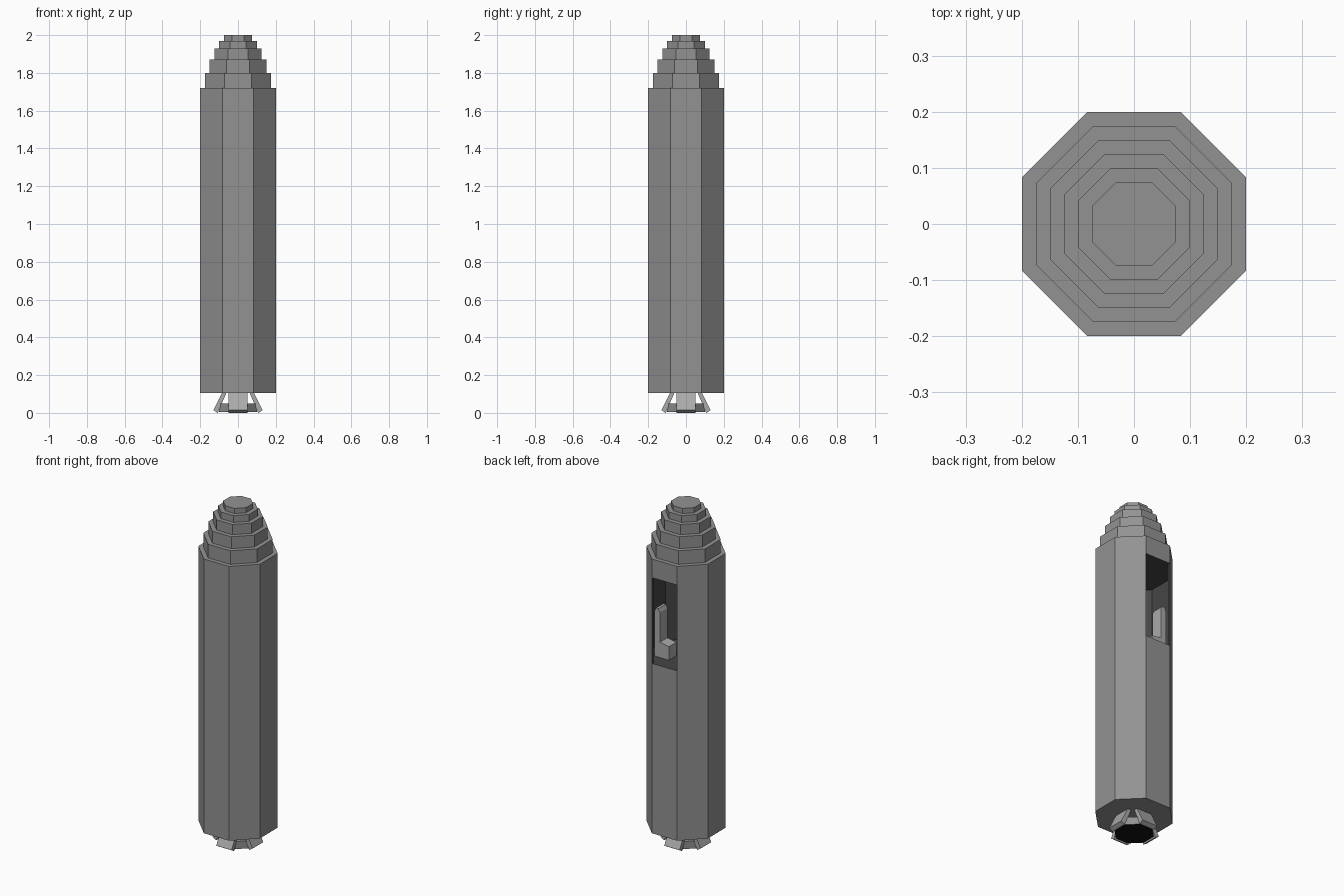
import bpy, bmesh, math
from mathutils import Matrix, Vector

if "Cube" in bpy.data.objects:
    bpy.data.objects.remove(bpy.data.objects["Cube"], do_unlink=True)


def material(name, r, g, b):
    m = bpy.data.materials.new(name)
    m.use_nodes = True
    m.diffuse_color = (r, g, b, 1)
    m.node_tree.nodes["Principled BSDF"].inputs["Base Color"].default_value = (r, g, b, 1)
    return m


HULL = material("hull grey", 0.29, 0.29, 0.29)
LIGHT = material("light grey", 0.40, 0.40, 0.40)
DARK = material("dark cabin grey", 0.06, 0.06, 0.06)
BLACK = material("black", 0.006, 0.006, 0.006)


def finish(name, bm, *mats, normals=True):
    if normals:
        bmesh.ops.recalc_face_normals(bm, faces=bm.faces)
    me = bpy.data.meshes.new(name)
    bm.to_mesh(me)
    bm.free()
    for m in mats:
        me.materials.append(m)
    ob = bpy.data.objects.new(name, me)
    bpy.context.collection.objects.link(ob)
    return ob


def ring(bm, apothem, z):
    """Octagon whose flat sides face the axes; side i faces i * 45 degrees."""
    r = apothem / math.cos(math.pi / 8)
    angles = [math.radians(45 * i - 22.5) for i in range(8)]
    return [bm.verts.new((r * math.cos(a), r * math.sin(a), z)) for a in angles]


def bridge(bm, a, b, skip=(), only=range(8), mat=0):
    for i in only:
        if i not in skip:
            j = (i + 1) % 8
            bm.faces.new((a[i], a[j], b[j], b[i])).material_index = mat


def prism(name, apothem, z0, z1, *mats):
    bm = bmesh.new()
    low, high = ring(bm, apothem, z0), ring(bm, apothem, z1)
    bridge(bm, low, high)
    bm.faces.new(high)
    bm.faces.new(low[::-1]).material_index = len(mats) - 1
    return finish(name, bm, *mats)


def extrude_profile(name, points, width, mat, matrix):
    """Extrude an x-z profile symmetrically along y, then place it."""
    bm = bmesh.new()
    face = bm.faces.new([bm.verts.new((x, -width / 2, z)) for x, z in points])
    out = bmesh.ops.extrude_face_region(bm, geom=[face])
    moved = [v for v in out["geom"] if isinstance(v, bmesh.types.BMVert)]
    bmesh.ops.translate(bm, vec=(0, width, 0), verts=moved)
    bmesh.ops.transform(bm, matrix=matrix, verts=bm.verts)
    return finish(name, bm, mat)


# Hull with a cabin open through the rear (+y) side
REAR, FLOOR, CEILING = 2, 1.105, 1.61
bm = bmesh.new()
outer = [ring(bm, 0.20, z) for z in (0.105, FLOOR, CEILING, 1.72)]
inner = [ring(bm, 0.19, z) for z in (FLOOR, CEILING)]
for k in range(3):
    bridge(bm, outer[k], outer[k + 1], skip=(REAR,) if k == 1 else ())
bm.faces.new(outer[0])
bm.faces.new(outer[3])
bridge(bm, inner[0], inner[1], skip=(REAR,), mat=1)
for o, n in ((outer[1], inner[0]), (outer[2], inner[1])):
    bridge(bm, o, n, only=(REAR,), mat=1)      # sill and lintel
    bm.faces.new(n).material_index = 1         # floor and ceiling
for s in (REAR, REAR + 1):                     # door jambs
    bm.faces.new((outer[1][s], outer[2][s], inner[1][s], inner[0][s])).material_index = 1
finish("hull", bm, HULL, DARK)

# Stepped nose
tiers = [(0.175, 1.72, 1.80), (0.15, 1.80, 1.87), (0.125, 1.87, 1.93),
         (0.10, 1.93, 1.97), (0.075, 1.97, 2.0)]
for n, (apothem, z0, z1) in enumerate(tiers, 1):
    prism(f"nose_tier_{n}", apothem, z0, z1, HULL)

# Engine ring with a black underside, held by four splayed flaps
prism("engine_ring", 0.10, 0.005, 0.05, HULL, BLACK)
flap = [(0.062, 0.105), (0.085, 0.105), (0.130, 0.014), (0.107, 0.0)]
for n in range(4):
    extrude_profile(f"engine_flap_{n + 1}", flap, 0.10, LIGHT,
                    Matrix.Rotation(n * math.pi / 2, 4, "Z"))

# Two cabin seats facing each other
seat = [(0.03, 0), (0.125, 0), (0.125, 0.265), (0.115, 0.285), (0.10, 0.285),
        (0.09, 0.265), (0.09, 0.09), (0.03, 0.08)]
for side, turn in (("left", 0), ("right", math.pi)):
    place = Matrix.Translation(Vector((0, 0.08, FLOOR))) @ Matrix.Rotation(turn, 4, "Z")
    extrude_profile(f"{side}_seat", seat, 0.07, LIGHT, place)
